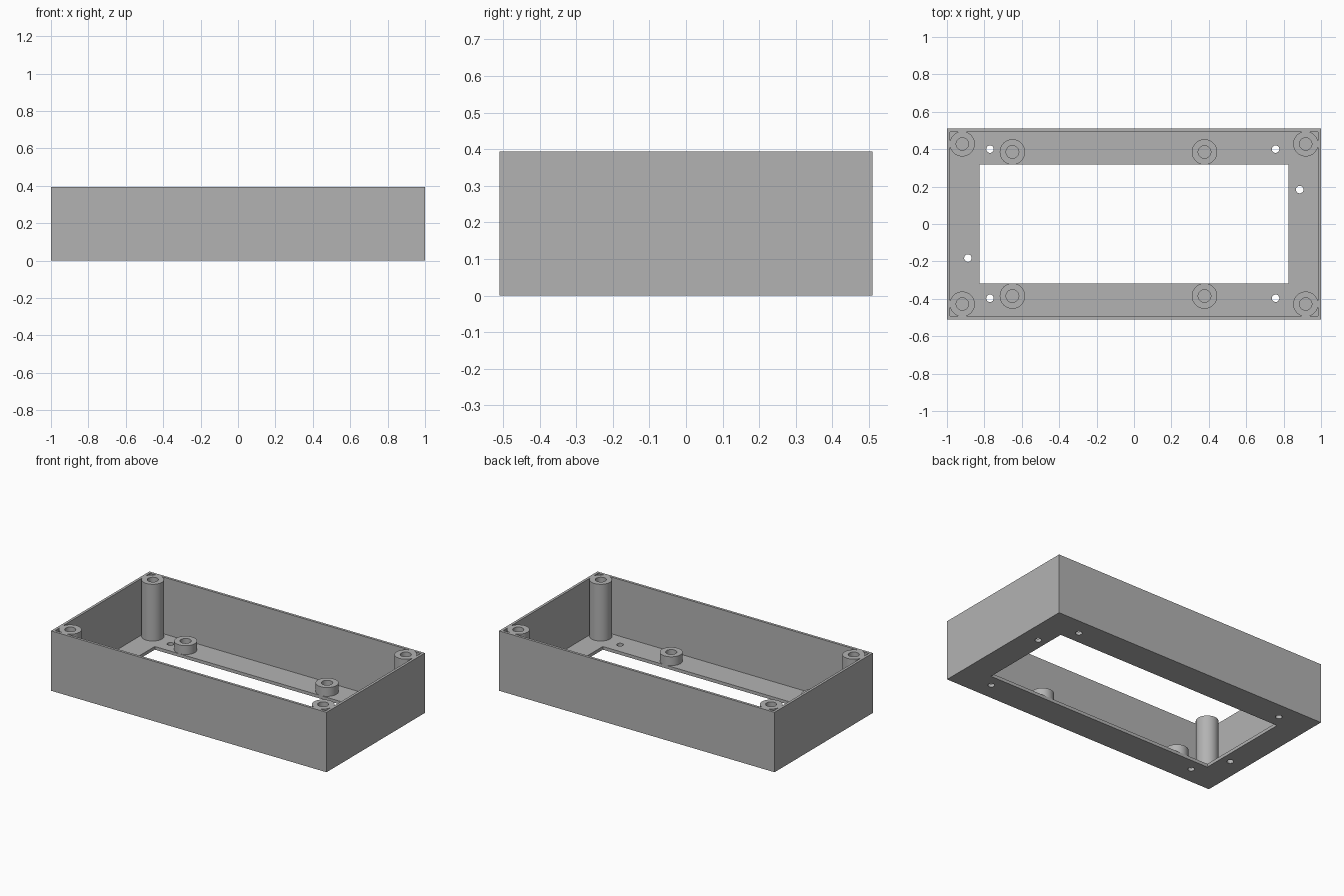
import bpy
import bmesh
import math

cube = bpy.data.objects.get("Cube")
if cube:
    bpy.data.objects.remove(cube, do_unlink=True)

HALF_X, HALF_Y, HEIGHT = 1.0, 0.51, 0.393
WALL, FLOOR = 0.017, 0.021
SEGMENTS = 48

grey = bpy.data.materials.new("plain grey")
grey.use_nodes = True
grey.diffuse_color = (0.45, 0.45, 0.45, 1)
grey.node_tree.nodes["Principled BSDF"].inputs["Base Color"].default_value = (0.45, 0.45, 0.45, 1)


def finish(name, bm):
    """Turn a bmesh into a named grey object."""
    bmesh.ops.recalc_face_normals(bm, faces=bm.faces)
    mesh = bpy.data.meshes.new(name)
    bm.to_mesh(mesh)
    bm.free()
    mesh.materials.append(grey)
    obj = bpy.data.objects.new(name, mesh)
    bpy.context.collection.objects.link(obj)
    return obj


def box(name, half_x, half_y, low, high):
    bm = bmesh.new()
    bmesh.ops.create_cube(bm, size=1)
    bmesh.ops.scale(bm, vec=(2 * half_x, 2 * half_y, high - low), verts=bm.verts)
    bmesh.ops.translate(bm, vec=(0, 0, (low + high) / 2), verts=bm.verts)
    return finish(name, bm)


def cylinder(name, x, y, radius, low, high):
    bm = bmesh.new()
    bmesh.ops.create_cone(bm, cap_ends=True, segments=SEGMENTS,
                          radius1=radius, radius2=radius, depth=high - low)
    bmesh.ops.translate(bm, vec=(x, y, (low + high) / 2), verts=bm.verts)
    return finish(name, bm)


def tube(name, x, y, outer, inner, low, high):
    """Hollow round boss made from four joined rings."""
    bm = bmesh.new()
    rings = []
    for radius, z in ((outer, low), (outer, high), (inner, high), (inner, low)):
        ring = []
        for i in range(SEGMENTS):
            a = math.tau * i / SEGMENTS
            ring.append(bm.verts.new((x + radius * math.cos(a), y + radius * math.sin(a), z)))
        rings.append(ring)
    for k, ring in enumerate(rings):
        above = rings[(k + 1) % len(rings)]
        for i in range(SEGMENTS):
            j = (i + 1) % SEGMENTS
            bm.faces.new((ring[i], ring[j], above[j], above[i]))
    return finish(name, bm)


def smooth(obj):
    bpy.ops.object.select_all(action="DESELECT")
    obj.select_set(True)
    bpy.context.view_layer.objects.active = obj
    bpy.ops.object.shade_smooth_by_angle(angle=math.radians(30))


# Open-topped case with a rectangular window and screw holes in its floor
case = box("case", HALF_X, HALF_Y, 0, HEIGHT)
cutters = [
    box("cavity_cutter", HALF_X - WALL, HALF_Y - WALL, FLOOR, HEIGHT + 0.1),
    box("window_cutter", 0.826, 0.317, -0.1, 0.1),
]
screw_holes = [(x, y) for x in (-0.77, 0.757) for y in (-0.397, 0.4)]
screw_holes += [(-0.888, -0.182), (0.886, 0.184)]
for x, y in screw_holes:
    cutters.append(cylinder("hole_cutter", x, y, 0.02, -0.1, 0.1))

for cutter in cutters:
    cutter.hide_render = True
    cut = case.modifiers.new("cut", "BOOLEAN")
    cut.operation = "DIFFERENCE"
    cut.solver = "EXACT"
    cut.object = cutter
bpy.context.view_layer.objects.active = case
for name in [m.name for m in case.modifiers]:
    bpy.ops.object.modifier_apply(modifier=name)
for cutter in cutters:
    bpy.data.objects.remove(cutter, do_unlink=True)
smooth(case)

# Tall screw posts in the corners and short standoffs beside the window
for side_y, depth in ((-1, "front"), (1, "back")):
    for x, side in ((-0.918, "right"), (0.918, "left")):
        smooth(tube(f"corner_post_{depth}_{side}", x, side_y * 0.428,
                    0.067, 0.033, FLOOR - 0.01, HEIGHT))
    for x, side in ((-0.65, "right"), (0.377, "left")):
        smooth(tube(f"standoff_{depth}_{side}", x, side_y * 0.385,
                    0.068, 0.034, FLOOR - 0.01, 0.079))
